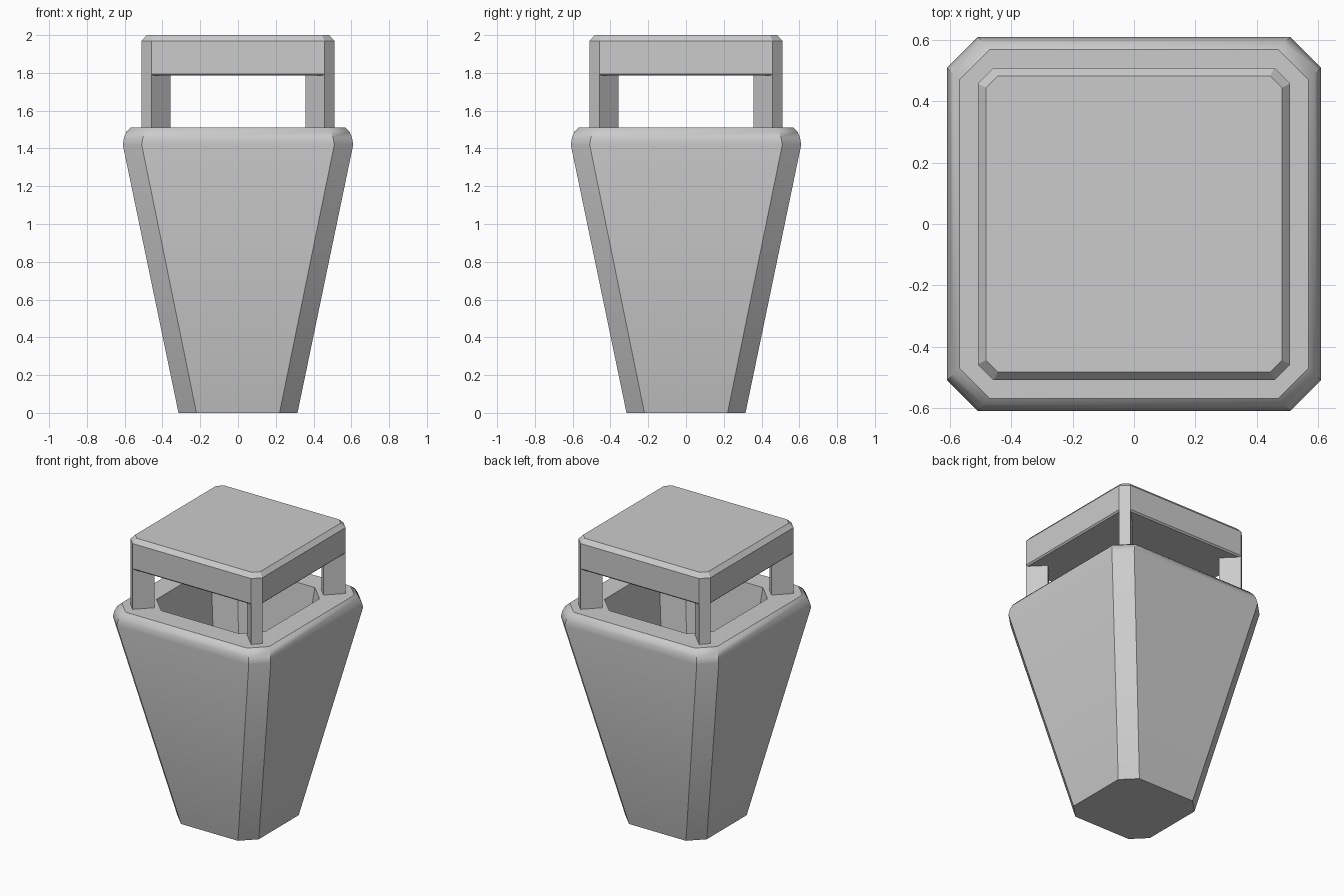
import bpy, bmesh, math

if "Cube" in bpy.data.objects:
    bpy.data.objects.remove(bpy.data.objects["Cube"])

def ring(bm, z, half, flat):
    """Square ring with cut corners: half = half width, flat = half length of each side."""
    pts = []
    for k in range(4):
        c, s = round(math.cos(k * math.pi / 2)), round(math.sin(k * math.pi / 2))
        for x, y in ((half, -flat), (half, flat)):
            pts.append(bm.verts.new((c * x - s * y, s * x + c * y, z)))
    return pts

def finish(bm, name):
    bmesh.ops.recalc_face_normals(bm, faces=bm.faces)
    me = bpy.data.meshes.new(name)
    bm.to_mesh(me)
    bm.free()
    ob = bpy.data.objects.new(name, me)
    bpy.context.collection.objects.link(ob)
    return ob

def loft(name, levels):
    bm = bmesh.new()
    rings = [ring(bm, *lv) for lv in levels]
    for a, b in zip(rings, rings[1:]):
        for i in range(8):
            j = (i + 1) % 8
            bm.faces.new((a[i], a[j], b[j], b[i]))
    bm.faces.new(rings[0][::-1])
    bm.faces.new(rings[-1])
    return finish(bm, name)

# Tapered bin body: outer wall, rounded rim, inner wall and floor
body = loft("bin_body", [
    (0.0, 0.315, 0.22), (1.42, 0.61, 0.51), (1.46, 0.603, 0.503),
    (1.49, 0.59, 0.49), (1.51, 0.57, 0.47),
    (1.51, 0.42, 0.30), (0.70, 0.33, 0.22)])
bpy.context.view_layer.objects.active = body
body.select_set(True)
bpy.ops.object.shade_smooth_by_angle(angle=math.radians(32))
body.select_set(False)

# Lid with a bevelled top and a slim bevel underneath
loft("lid", [(1.785, 0.50, 0.45), (1.795, 0.51, 0.458),
             (1.97, 0.51, 0.458), (2.0, 0.483, 0.445)])

# Four diagonal corner posts holding the lid
for i, (sx, sy) in enumerate(((1, 1), (-1, 1), (-1, -1), (1, -1))):
    bm = bmesh.new()
    plan = ((0.51, 0.458), (0.458, 0.51), (0.358, 0.41), (0.41, 0.358))
    face = bm.faces.new([bm.verts.new((sx * x, sy * y, 1.50)) for x, y in plan])
    ext = bmesh.ops.extrude_face_region(bm, geom=[face], use_keep_orig=True)
    for v in ext["geom"]:
        if isinstance(v, bmesh.types.BMVert):
            v.co.z = 1.80
    finish(bm, f"lid_post_{i + 1}")
